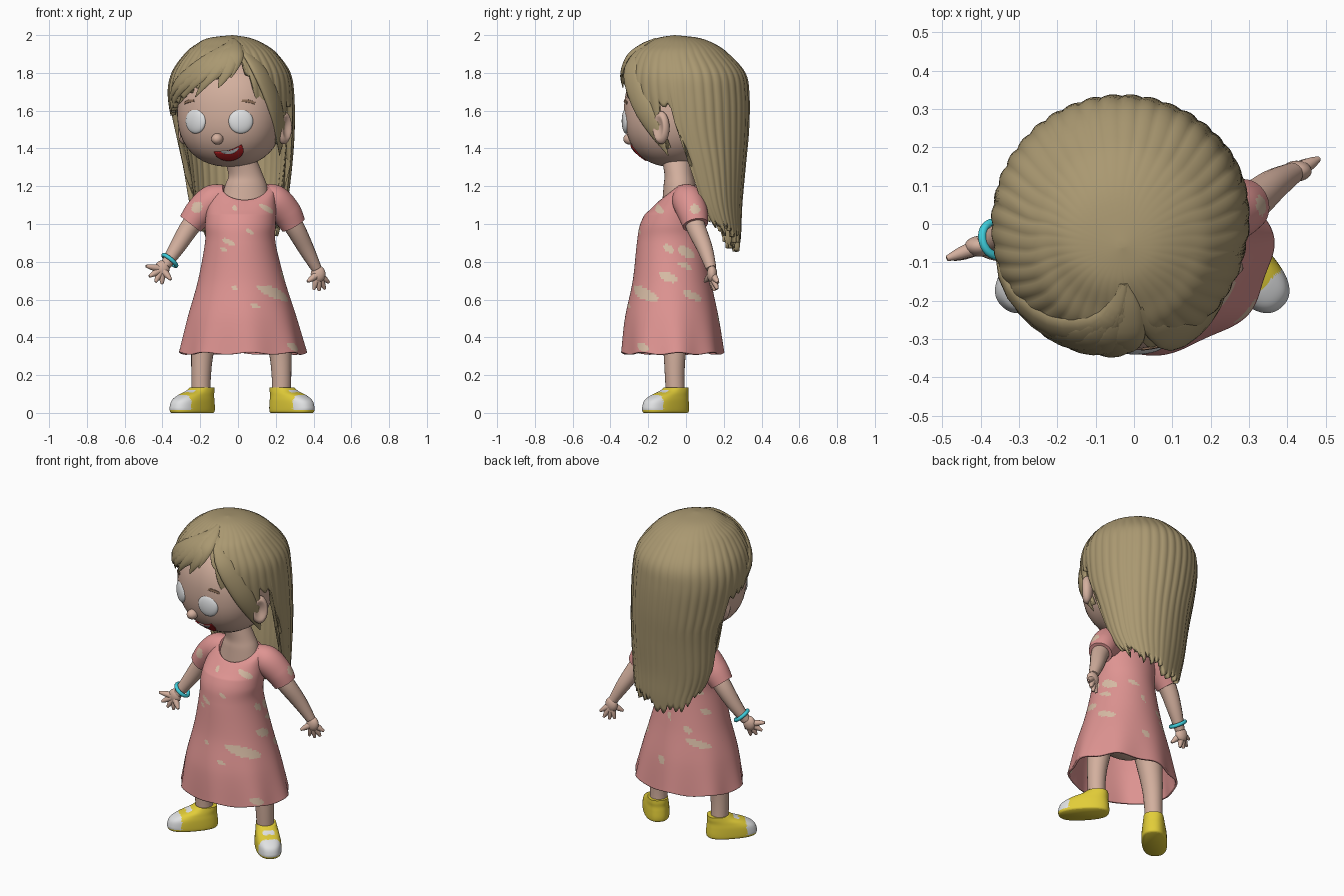
import bpy, bmesh, random
from math import sin, cos, pi, radians, degrees, atan2
from mathutils import Vector, Matrix

random.seed(4)
if "Cube" in bpy.data.objects:
    bpy.data.objects.remove(bpy.data.objects["Cube"])


def material(name, *rgb):
    m = bpy.data.materials.new(name)
    m.use_nodes = True
    m.diffuse_color = (*rgb, 1)
    m.node_tree.nodes["Principled BSDF"].inputs["Base Color"].default_value = (*rgb, 1)
    return m


HAIR = material("ash blonde", .40, .315, .165)
SKIN = material("skin", .65, .43, .34)
PINK = material("dress pink", .73, .295, .285)
BEIGE = material("spot beige", .69, .51, .38)
YELLOW = material("shoe yellow", .76, .61, .04)
WHITE = material("white", .75, .76, .77)
RED = material("mouth red", .46, .014, .016)
CYAN = material("bracelet cyan", .05, .62, .72)
BROWN = material("brow brown", .27, .16, .10)


def finish(name, bm, mats, rule=None, fix=True, angle=60):
    """Turn a bmesh into a smooth object, colouring faces by a rule."""
    bmesh.ops.remove_doubles(bm, verts=bm.verts, dist=.00005)
    if fix:
        bmesh.ops.recalc_face_normals(bm, faces=bm.faces)
    if rule:
        for f in bm.faces:
            f.material_index = int(rule(f.calc_center_median()))
    me = bpy.data.meshes.new(name)
    bm.to_mesh(me)
    bm.free()
    for m in mats:
        me.materials.append(m)
    ob = bpy.data.objects.new(name, me)
    bpy.context.collection.objects.link(ob)
    bpy.ops.object.select_all(action='DESELECT')
    ob.select_set(True)
    bpy.context.view_layer.objects.active = ob
    bpy.ops.object.shade_smooth_by_angle(angle=radians(angle))
    return ob


def spline(rows, t):
    """Smooth interpolation through rows of numbers."""
    n = len(rows)
    i = max(0, min(int(t), n - 2))
    f = t - i
    quad = zip(rows[max(i - 1, 0)], rows[i], rows[i + 1], rows[min(i + 2, n - 1)])
    return [b + .5 * f * (c - a + f * (2*a - 5*b + 4*c - d + f * (3*(b - c) + d - a)))
            for a, b, c, d in quad]


def skin_rings(rings, caps):
    bm = bmesh.new()
    grid = [[bm.verts.new(p) for p in ring] for ring in rings]
    for up, down in zip(grid, grid[1:]):
        for j in range(len(up)):
            k = (j + 1) % len(up)
            bm.faces.new((up[j], down[j], down[k], up[k]))
    if caps:
        bm.faces.new(grid[0])
        bm.faces.new(grid[-1])
    return bm


def oval(row, a):
    z, cx, cy, rx, ry = row
    return Vector((cx + rx * sin(a), cy - ry * cos(a), z))


def loft(name, rows, mats, steps=24, seg=48, shape=None, rule=None, caps=True):
    """Stack of ovals from top to bottom; angle 0 is the front."""
    rings = []
    for i in range(steps + 1):
        row = spline(rows, i / steps * (len(rows) - 1))
        ring = [(2 * pi * j / seg) for j in range(seg)]
        rings.append([shape(oval(row, a), a, row) if shape else oval(row, a) for a in ring])
    return finish(name, skin_rings(rings, caps), mats, rule, fix=caps)


def sweep(name, pts, radii, mats, flat=1, hint=(0, 1, 0), steps=14, seg=16, rule=None):
    """Tapered limb or lock along a smooth path."""
    rows = [(*p, r) for p, r in zip(pts, radii)]
    data = [spline(rows, i / steps * (len(rows) - 1)) for i in range(steps + 1)]
    path = [Vector(d[:3]) for d in data]
    rings = []
    for i, p in enumerate(path):
        tan = (path[min(i + 1, steps)] - path[max(i - 1, 0)]).normalized()
        side = tan.cross(Vector(hint)).normalized()
        up = side.cross(tan)
        r = max(data[i][3], .001)
        rings.append([p + side * r * cos(2*pi*j/seg) + up * r * flat * sin(2*pi*j/seg)
                      for j in range(seg)])
    return finish(name, skin_rings(rings, True), mats, rule)


def ball(name, mat, place, size, yaw=0, shape=None):
    bm = bmesh.new()
    bmesh.ops.create_uvsphere(bm, u_segments=40, v_segments=24, radius=1)
    for v in bm.verts:
        if shape:
            v.co = shape(v.co)
        v.co = Vector(c * s for c, s in zip(v.co, size))
    bmesh.ops.transform(bm, matrix=Matrix.Translation(place) @ Matrix.Rotation(yaw, 4, 'Z'), verts=bm.verts)
    return finish(name, bm, [mat])


# Head: a rounded block turned towards the model's right
TURN, POWER = radians(-17), 2.3
HEAD, SIZE = Vector((-.04, -.07, 1.595)), Vector((.28, .25, .292))
spin = Matrix.Rotation(TURN, 3, 'Z')


def blocky(co):
    return co / sum(abs(c) ** POWER for c in co) ** (1 / POWER)


def on_face(x, z, lift=0):
    rest = 1 - abs(x / SIZE.x) ** POWER - abs((z - HEAD.z) / SIZE.z) ** POWER
    y = -SIZE.y * max(rest, 0) ** (1 / POWER) - lift
    return HEAD + spin @ Vector((x, y, z - HEAD.z))


def patch(name, mat, cx, cz, half, top, low, tilt, lift, n=20):
    """Thin plate that follows the face between two edge curves."""
    bm = bmesh.new()
    grid = []
    for i in range(n + 1):
        s = sin(pi * (i / n - .5))
        col = []
        for j in range(7):
            x, z = s * half, low(s) + (top(s) - low(s)) * j / 6
            col.append(bm.verts.new(on_face(cx + x*cos(tilt) - z*sin(tilt),
                                            cz + x*sin(tilt) + z*cos(tilt), lift)))
        grid.append(col)
    for a, b in zip(grid, grid[1:]):
        for j in range(6):
            bm.faces.new((a[j], b[j], b[j + 1], a[j + 1]))
    ob = finish(name, bm, [mat], fix=False)
    ob.modifiers.new("thickness", 'SOLIDIFY').thickness = .006


ball("head", SKIN, HEAD, SIZE, TURN, blocky)
ball("nose", SKIN, on_face(0, 1.45, .01), (.031, .036, .03), TURN)
patch("mouth", RED, .05, 1.378, .08, lambda s: .008 + .014*s*s, lambda s: .008 - .05*(1 - s*s) ** .5, .24, .008)
patch("teeth", WHITE, .06, 1.383, .05, lambda s: .004 + .007*s*s, lambda s: -.012 + .018*s*s, .24, .011)


def dish(co):
    if co.x > 0:
        co.x *= min(1, .25 + (co.y**2 + co.z**2) * 1.3)
    return co


for side, word in ((1, "left"), (-1, "right")):
    ball(word + "_eye", WHITE, on_face(side * .125, 1.545, -.009), (.065, .022, .066), TURN + side * .36)
    patch(word + "_brow", BROWN, side * .165, 1.648, .032, lambda s: .01 - .006*s*s,
          lambda s: -.005 - .003*s*s, -side * .2, .004)
    ball(word + "_ear", SKIN, HEAD + spin @ Vector((.277 + side * .018, 0, 0)) * side + Vector((0, .025, -.085)),
         (.036, .05, .087), TURN + (-.45 if side > 0 else pi + .45), dish)

# Hair: ridged shell running from the crown, long at the back
SHELL = [(2, -.03, -.06, 0, 0), (1.985, -.045, -.04, .11, .11), (1.95, -.04, -.03, .185, .19),
         (1.9, -.037, -.03, .247, .258), (1.8, -.037, -.01, .315, .325), (1.68, -.037, 0, .335, .336),
         (1.5, -.02, .02, .321, .314), (1.3, 0, .07, .287, .246), (1.1, .01, .12, .25, .178),
         (.95, .02, .18, .2, .112), (.82, .025, .21, .17, .07)]
HAIRLINE = [(-180, .88), (-125, .92), (-106, .98), (-101, 1.56), (-70, 1.6), (-45, 1.68), (-20, 1.74),
            (0, 1.82), (9, 1.9), (17, 1.77), (28, 1.58), (44, 1.44), (57, 1.39), (63, 1.62),
            (76, 1.6), (80, 1.02), (110, .95), (180, .88)]


def lookup(table, x):
    for (a, u), (b, v) in zip(table, table[1:]):
        if a <= x <= b:
            return u + (v - u) * (x - a) / (b - a)
    return table[-1][1]


def depth(z):
    return lookup([(-r[0], i) for i, r in enumerate(SHELL)], -z)


def on_hair(a, t, swell=1.0):
    row = spline(SHELL, t)
    hug = 1 - .1 * min(1, max(0, (1.68 - row[0]) / .25)) * max(0, cos(a))
    row[3] *= hug * swell
    row[4] *= hug * swell
    # the long hair swings forward on the right
    swing = min(1, max(0, (1.4 - row[0]) / .4)) * max(0, -sin(a))
    p = oval(row, a + .3 * swing)
    p.x -= .02 * swing
    p.y -= .03 * swing
    return p


COLS, STRAND = 240, 6
uneven = [random.uniform(-.035, .035) for i in range(COLS // STRAND)]
columns = []
for j in range(COLS):
    a = 2 * pi * j / COLS - pi
    ridge = sin(pi * (j % STRAND) / STRAND)
    depth_of_ridge = .013 + .2 * abs(uneven[j // STRAND])
    end = lookup(HAIRLINE, degrees(a))
    end += (uneven[j // STRAND] if end < 1.3 else 0) + .03 * (1 - ridge)
    last = depth(end)
    columns.append([on_hair(a, last * i / 44, .992 + depth_of_ridge * (ridge - .3) * min(1, i / 20))
                    for i in range(45)])
hair = finish("hair", skin_rings(list(zip(*columns)), False), [HAIR], fix=False)
shell = hair.modifiers.new("thickness", 'SOLIDIFY')
shell.thickness, shell.offset = .028, -1

# Fringe locks sweep from the parting across the forehead
for n in range(9):
    end_a, end_z = 0 - 11.5 * n, 1.77 - .021 * n - .035 * (n % 2)
    path = []
    for k in range(5):
        f = k / 4
        path.append(on_hair(radians(8 + (end_a - 8) * f ** 1.2), depth(1.98 + (end_z - 1.98) * f ** 1.3),
                            .97 + .03 * min(1, 2 * f)))
    mid = path[2] - Vector((HEAD.x, 0, 1.65))
    sweep("fringe_lock", path, (.012, .036, .046, .034, .002), [HAIR], .36, mid, seg=12)
# Side lock in front of the left ear
path = [on_hair(radians(a), depth(z), .995) for a, z in ((14, 1.94), (28, 1.82), (42, 1.65), (52, 1.5), (54, 1.36))]
sweep("side_lock", path, (.02, .05, .06, .045, .002), [HAIR], .35, (.7, -.6, .2))

# Neck, and hips under the dress
loft("neck", [(1.4, -.01, -.06, .085, .08), (1.27, .038, -.04, .09, .075), (1.2, .042, -.034, .112, .085),
              (1.08, .035, -.035, .14, .093)], [SKIN])
ball("hips", SKIN, (.018, -.065, .58), (.18, .14, .11))

# Dress: spots are given as angle, height, half angle and half height
SPOTS = [(48, .635, 26, .03), (85, .72, 13, .025), (115, .85, 15, .03), (85, .87, 9, .02), (117, .62, 13, .022),
         (110, .78, 11, .015), (62, 1.08, 14, .02), (-22, .905, 11, .014), (14, .96, 7, .012), (-30, .865, 6, .011),
         (18, .565, 6, .013), (-10, .66, 5, .012), (-20, 1.085, 7, .013), (60, .35, 8, .02), (-135, .62, 18, .022),
         (-150, .7, 7, .02), (-120, .8, 9, .02), (-130, .92, 9, .016), (178, .76, 6, .02), (160, .86, 11, .016),
         (172, .5, 6, .022)]


def spotted(p):
    a = degrees(atan2(p.x - .02, -(p.y + .075)))
    return any(((a - s) / w) ** 2 + ((p.z - z + .0012 * (a - s)) / h) ** 2 < 1 for s, z, w, h in SPOTS)


def drape(p, a, row):
    flare = max(0, (.75 - row[0]) / .44) ** 2
    wave = sin(8 * a + .6)
    p.x += row[3] * sin(a) * .025 * flare * wave
    p.y -= row[4] * cos(a) * .025 * flare * wave
    p.z += .006 * flare * wave - .075 * max(0, cos(a)) * max(0, (row[0] - 1.05) / .15)
    return p


dress = loft("dress", [(1.205, .035, -.036, .125, .1), (1.18, .035, -.036, .157, .115), (1.1, .02, -.05, .18, .142),
                       (1, .013, -.075, .187, .167), (.9, .012, -.08, .187, .18), (.7, .018, -.075, .23, .207),
                       (.5, .022, -.075, .288, .247), (.315, .027, -.07, .333, .268)],
             [PINK, BEIGE], 120, 220, drape, spotted, False)
dress.modifiers.new("thickness", 'SOLIDIFY').thickness = .012

# Arms, hands and sleeves
ARMS = {
    "left": dict(sleeve=[(.12, -.01, 1.15), (.19, .01, 1.125), (.255, .035, 1.06), (.293, .05, .995)],
                 arm=[(.22, .02, 1.1), (.295, .05, .99), (.36, .1, .87), (.415, .133, .765)],
                 palm=(.424, .138, .735), spot=(.345, .05, 1.085),
                 tips=[(.482, .17, .69), (.46, .165, .655), (.43, .15, .645), (.4, .14, .652), (.368, .1, .695)]),
    "right": dict(sleeve=[(-.06, -.02, 1.15), (-.13, -.005, 1.125), (-.2, 0, 1.065), (-.252, 0, 1)],
                  arm=[(-.16, 0, 1.1), (-.25, 0, .99), (-.32, -.02, .88), (-.385, -.05, .78)],
                  palm=(-.402, -.058, .762), spot=(-.22, -.08, 1.09),
                  tips=[(-.488, -.09, .777), (-.47, -.09, .722), (-.437, -.08, .692), (-.402, -.07, .682),
                        (-.355, -.09, .705)])}
for word, d in ARMS.items():
    spot = Vector(d["spot"])
    sweep(word + "_sleeve", d["sleeve"], (.06, .084, .08, .068), [PINK, BEIGE], steps=40, seg=64,
          rule=lambda p: (p - spot).length < .032)
    sweep(word + "_arm", d["arm"], (.055, .052, .042, .028), [SKIN])
    palm = Vector(d["palm"])
    ball(word + "_palm", SKIN, palm, (.039, .027, .045))
    for tip in map(Vector, d["tips"]):
        sweep(word + "_finger", [palm, palm.lerp(tip, .6), tip], (.022, .016, .007), [SKIN], steps=6, seg=12)

# Bracelet around the right wrist
axis = Vector((-.62, -.2, -.75))
bpy.ops.mesh.primitive_torus_add(major_radius=.044, minor_radius=.011, location=(-.361, -.04, .807),
                                 rotation=axis.to_track_quat('Z', 'Y').to_euler())
bracelet = bpy.context.object
bracelet.name = "bracelet"
bracelet.data.materials.append(CYAN)
bpy.ops.object.shade_smooth()


# Legs and shoes: white toe cap and strap, yellow elsewhere
def shoe_white(p):
    toe = p.y < -.148 and p.z > .014
    strap = -.112 < p.y < -.08 and abs(p.x) < .034 and p.z > .07
    return toe or strap


def broad(p, a, row):
    swell = 1 + .07 * sin(2 * a) ** 2
    return Vector((p.x * swell, row[2] + (p.y - row[2]) * swell, p.z))


for side, word, x in ((1, "left", .23), (-1, "right", -.195)):
    sweep(word + "_leg", [(x - side * .05, -.06, .6), (x - side * .01, -.06, .35), (x, -.06, .2), (x, -.055, .07)],
          (.09, .062, .052, .05), [SKIN], seg=24)
    shoe = loft(word + "_shoe", [(.135, 0, .005, .057, .064), (.115, 0, -.012, .061, .082), (.092, 0, -.045, .066, .114),
                                 (.065, 0, -.066, .071, .138), (.03, 0, -.072, .073, .147), (.008, 0, -.072, .072, .145),
                                 (0, 0, -.072, .066, .138)], [YELLOW, WHITE], 48, 80, broad, shoe_white)
    shoe.location = (x + (.006 if side > 0 else .002), -.055, 0)
    shoe.rotation_euler.z = side * radians(43)
